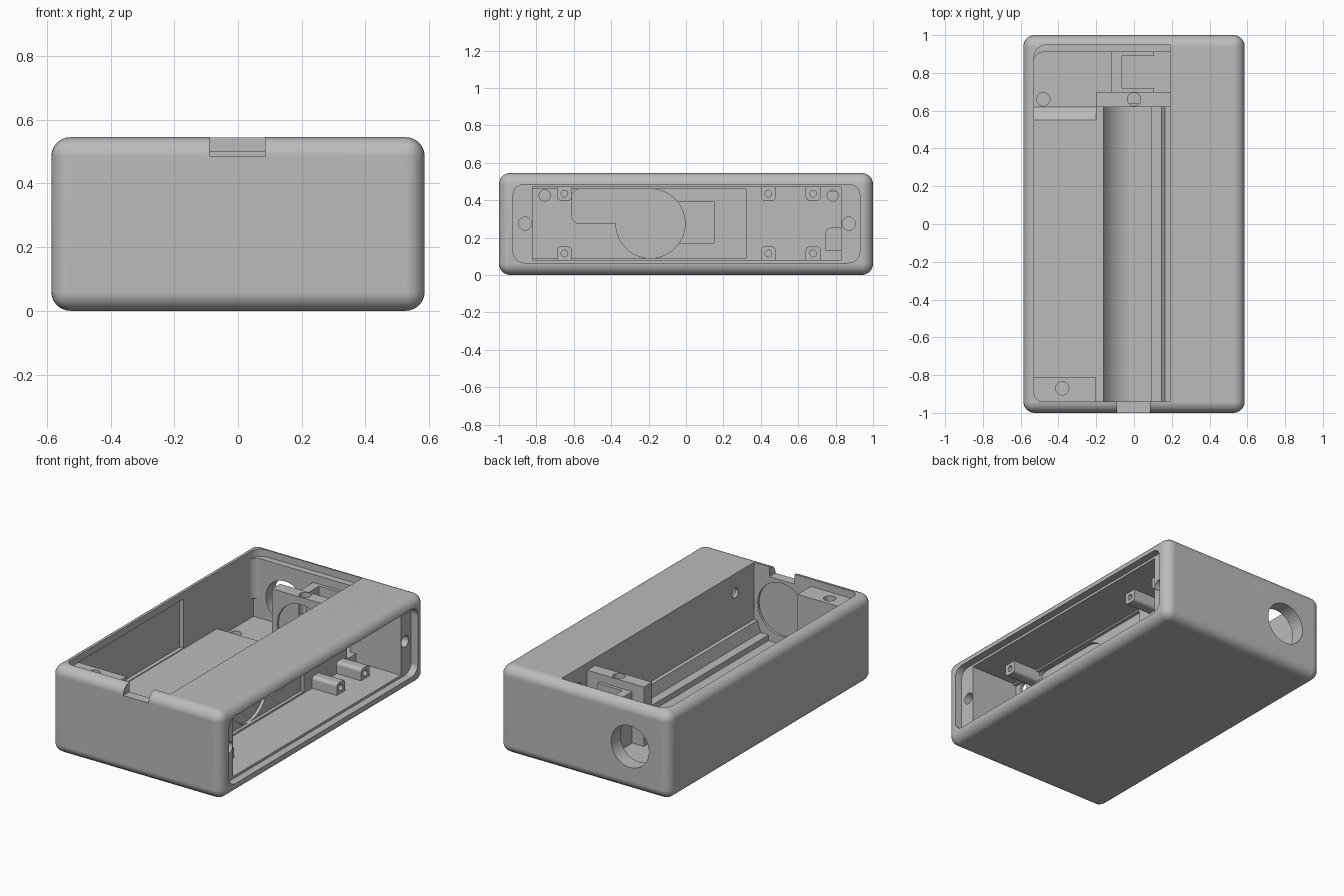
import bpy, bmesh, math
from mathutils import Vector, Matrix

cube = bpy.data.objects.get("Cube")
if cube:
    bpy.data.objects.remove(cube, do_unlink=True)

grey = bpy.data.materials.new("plain grey")
grey.use_nodes = True
colour = (0.5, 0.5, 0.5, 1)
grey.diffuse_color = colour
grey.node_tree.nodes["Principled BSDF"].inputs["Base Color"].default_value = colour


def make(name, bm):
    bmesh.ops.recalc_face_normals(bm, faces=bm.faces)
    mesh = bpy.data.meshes.new(name)
    bm.to_mesh(mesh)
    bm.free()
    obj = bpy.data.objects.new(name, mesh)
    mesh.materials.append(grey)
    bpy.context.collection.objects.link(obj)
    return obj


def box(name, x, y, z, radius=0, axis=None, rule=lambda p: True, segments=6):
    """Box from three ranges; rounds edges along one axis (or all edges)."""
    bm = bmesh.new()
    bmesh.ops.create_cube(bm, size=1)
    for v in bm.verts:
        v.co = Vector([(r[0] + r[1]) / 2 + c * (r[1] - r[0]) for r, c in zip((x, y, z), v.co)])
    if radius:
        edges = []
        for e in bm.edges:
            a, b = e.verts[0].co, e.verts[1].co
            if (axis is None or abs((a - b).normalized()[axis]) > 0.9) and rule((a + b) / 2):
                edges.append(e)
        bmesh.ops.bevel(bm, geom=edges, offset=radius, segments=segments,
                        profile=0.5, affect='EDGES', clamp_overlap=True)
    return make(name, bm)


def rod(name, centre, radius, length, axis, sides=40):
    bm = bmesh.new()
    bmesh.ops.create_cone(bm, cap_ends=True, segments=sides, radius1=radius,
                          radius2=radius, depth=length)
    turn = (Matrix.Rotation(math.pi / 2, 4, 'Y'), Matrix.Rotation(math.pi / 2, 4, 'X'), Matrix())[axis]
    bm.transform(Matrix.Translation(centre) @ turn)
    return make(name, bm)


def prism(name, points, start, end, axis):
    """Extrude a profile along x or y."""
    bm = bmesh.new()
    place = (lambda p: (start, p[0], p[1])) if axis == 0 else (lambda p: (p[0], start, p[1]))
    face = bm.faces.new([bm.verts.new(place(p)) for p in points])
    move = Vector((0, 0, 0))
    move[axis] = end - start
    out = bmesh.ops.extrude_face_region(bm, geom=[face])
    bmesh.ops.translate(bm, vec=move, verts=[g for g in out["geom"] if isinstance(g, bmesh.types.BMVert)])
    return make(name, bm)


def combine(tool, operation):
    tool.hide_render = True
    mod = body.modifiers.new(tool.name, 'BOOLEAN')
    mod.object, mod.operation, mod.solver = tool, operation, 'EXACT'
    bpy.context.view_layer.objects.active = body
    bpy.ops.object.modifier_apply(modifier=mod.name)
    bpy.data.objects.remove(tool, do_unlink=True)


def cut(tool):
    combine(tool, 'DIFFERENCE')


def add(tool):
    combine(tool, 'UNION')


# Outer shell
body = box("enclosure_body", (-.586, .586), (-1, 1), (0, .545), .06)

# Top opening: rim, main cavity and undercut in the side wall
left = lambda p: p.x < 0
cut(box("rim", (-.53, .19), (-.94, .95), (.5, .7), .07, 2, left))
cut(box("cavity", (-.53, .19), (-.94, .91), (.19, .6), .05, 2, left))
cut(box("undercut", (-.555, -.4), (-.935, .22), (.195, .5)))

# Rounded cell trough with a ledge along its inner side
arc = [(-.18 * math.cos(t), .27 - .185 * math.sin(t))
       for t in [math.pi / 2 * i / 12 for i in range(13)]]
cut(prism("trough", arc + [(.09, .085), (.09, .12), (.145, .12), (.165, .19), (.165, .27)], -.94, .62, 1))
cut(rod("end_seat", (0, -.93, .3), .165, .05, 1))

# Lower rear floor with a ramp leading down
cut(prism("ramp", [(.55, .19), (.62, .13), (.91, .13), (.91, .25), (.55, .25)], -.53, -.2, 0))
cut(box("rear_floor", (-.21, .19), (.7, .91), (.13, .25)))

# Side opening: panel recess, board pocket and relief behind the board
cut(box("panel_recess", (.54, .7), (-.925, .93), (.065, .485), .06, 0))
cut(box("board_pocket", (.23, .6), (-.82, .83), (.08, .47)))
cut(box("board_relief", (.21, .3), (-.82, .32), (.09, .46)))
cut(box("connector_relief", (.2, .3), (-.05, .15), (.17, .39)))

# Window through the dividing wall
cut(rod("window_round", (.214, -.19, .275), .185, .046, 0, 56))
cut(box("window_slot", (.191, .237), (-.61, -.19), (.275, .459), .04, 0, lambda p: p.y < -.5))
cut(box("wire_passage", (.18, .3), (.745, .829), (.131, .25), .03, 0, lambda p: p.y < .8 and p.z > .2))

# Cell end bracket, contact holder and corner screw block
add(box("end_bracket", (-.2, .2), (.62, .7), (.06, .5)))
add(box("holder_back", (-.12, -.065), (.69, .92), (.1, .45)))
for name, y in (("holder_arm_front", (.69, .72)), ("holder_arm_rear", (.89, .92))):
    add(box(name, (-.1, .105), y, (.1, .45)))
add(box("corner_block", (-.57, -.2), (-.97, -.81), (.15, .5)))
cut(rod("bracket_seat", (0, .62, .29), .165, .03, 1))

# Board standoffs
for y in (-.65, .44, .68):
    for z, sign in ((.115, 1), (.435, -1)):
        far = sorted((z + sign * .037, z - sign * .05))
        add(box("standoff", (.205, .4), (y - .04, y + .04), far, .02, 0,
                lambda p, z=z, s=sign: (p.z - z) * s > 0, 4))
        cut(rod("standoff_hole", (.36, y, z), .018, .16, 0, 20))

# Screw holes
for x, y, z in ((0, .66, .45), (-.38, -.87, .45), (-.48, .66, .13)):
    cut(rod("upright_screw_hole", (x, y, z), .035, .16, 2))
for y in (-.86, .87):
    cut(rod("panel_screw_hole", (.5, y, .275), .035, .2, 0))
for y in (-.755, .785):
    cut(rod("wall_hole", (.22, y, .425), .03, .1, 0))

# Rear button hole and front finger notch
cut(rod("button_hole", (-.315, .96, .275), .13, .16, 1, 56))
cut(box("finger_notch", (-.09, .085), (-1.1, -.9), (.484, .7)))

# Smooth fillets, crisp edges
for o in bpy.context.selected_objects:
    o.select_set(False)
body.select_set(True)
bpy.context.view_layer.objects.active = body
bpy.ops.object.shade_smooth_by_angle(angle=math.radians(30))
weighted = body.modifiers.new("even_shading", 'WEIGHTED_NORMAL')
weighted.keep_sharp = True
